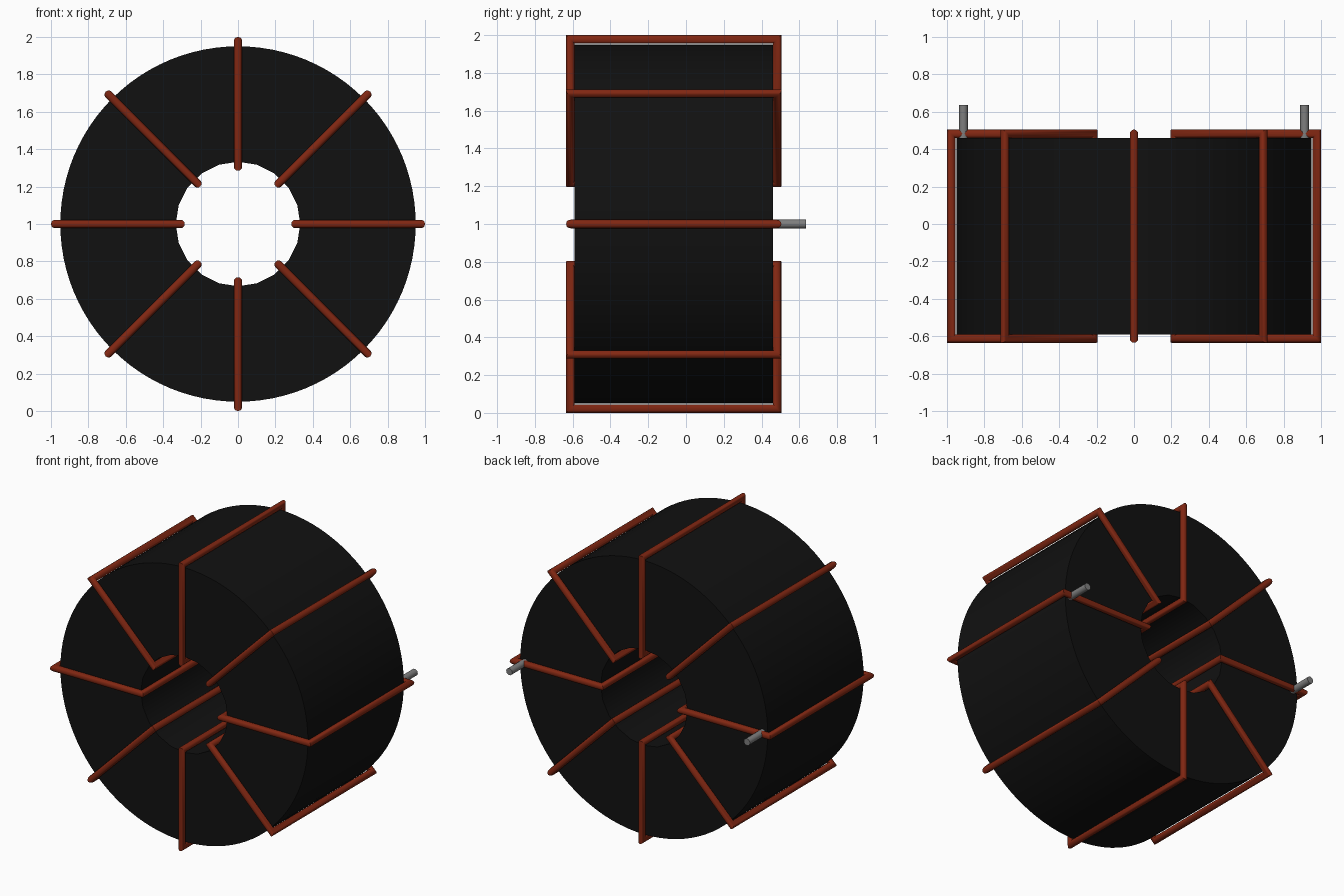
import bpy, bmesh, math
from mathutils import Matrix, Vector

cube = bpy.data.objects.get("Cube")
if cube:
    bpy.data.objects.remove(cube, do_unlink=True)

CENTRE = Vector((0, 0, 1))
CORE_Y = (-0.59, 0.461)      # front and back faces of the core
WIRE_R = 0.0225
WIRE_Y = (-0.6125, 0.4825)   # wire centre lines on the two faces
WIRE_RADII = (0.307, 0.9775) # wire centre lines in the hole and outside


def material(name, rgb, roughness):
    m = bpy.data.materials.new(name)
    m.use_nodes = True
    m.diffuse_color = (*rgb, 1)
    bsdf = m.node_tree.nodes["Principled BSDF"]
    bsdf.inputs["Base Color"].default_value = (*rgb, 1)
    bsdf.inputs["Roughness"].default_value = roughness
    return m


black = material("black_ferrite", (0.0055, 0.0055, 0.0055), 0.6)
copper = material("copper_enamel", (0.22, 0.02, 0.006), 0.5)
grey = material("tinned_grey", (0.21, 0.21, 0.21), 0.5)


def add_object(name, bm, mat):
    bmesh.ops.recalc_face_normals(bm, faces=bm.faces)
    mesh = bpy.data.meshes.new(name)
    bm.to_mesh(mesh)
    bm.free()
    mesh.materials.append(mat)
    ob = bpy.data.objects.new(name, mesh)
    bpy.context.collection.objects.link(ob)
    return ob


def smooth(ob):
    bpy.ops.object.select_all(action='DESELECT')
    ob.select_set(True)
    bpy.context.view_layer.objects.active = ob
    bpy.ops.object.shade_smooth_by_angle(angle=math.radians(35))


def cylinder_y(name, radius, y0, y1, x, sides, mat):
    """Cylinder lying along y at the height of the core's axis."""
    bm = bmesh.new()
    place = Matrix.Translation((x, (y0 + y1) / 2, CENTRE.z)) @ Matrix.Rotation(math.pi / 2, 4, 'X')
    bmesh.ops.create_cone(bm, cap_ends=True, segments=sides, radius1=radius,
                          radius2=radius, depth=y1 - y0, matrix=place)
    return add_object(name, bm, mat)


def wire_loop(name, angle, sides=12):
    """Rectangular wire turn with mitred corners, in the plane through the axis."""
    radial = Vector((math.cos(angle), 0, math.sin(angle)))
    across = Vector((-math.sin(angle), 0, math.cos(angle)))
    bm = bmesh.new()
    rings = []
    for i, j in ((0, 0), (1, 0), (1, 1), (0, 1)):
        ring = []
        for k in range(sides):
            t = 2 * math.pi * k / sides
            out, side = WIRE_R * math.cos(t), WIRE_R * math.sin(t)
            r = WIRE_RADII[i] + out * (2 * i - 1)
            y = WIRE_Y[j] + out * (2 * j - 1)
            ring.append(bm.verts.new(CENTRE + radial * r + across * side + Vector((0, y, 0))))
        rings.append(ring)
    for n in range(4):
        a, b = rings[n], rings[(n + 1) % 4]
        for k in range(sides):
            m = (k + 1) % sides
            bm.faces.new((a[k], a[m], b[m], b[k]))
    return add_object(name, bm, copper)


# Ring core: round outside, coarser faceted hole
core = cylinder_y("ring_core", 0.95, *CORE_Y, 0, 96, black)
cutter = cylinder_y("hole_cutter", 0.333, -1, 1, 0, 20, black)
cutter.hide_render = True
cut = core.modifiers.new("hole", 'BOOLEAN')
cut.operation, cut.solver, cut.object = 'DIFFERENCE', 'EXACT', cutter
bpy.context.view_layer.objects.active = core
core.select_set(True)
bpy.ops.object.modifier_apply(modifier=cut.name)
bpy.data.objects.remove(cutter, do_unlink=True)
smooth(core)

# Eight wire turns around the core
for n in range(8):
    smooth(wire_loop(f"wire_turn_{n + 1}", n * math.pi / 4))

# Two connection pins at the back
for side, x in (("left", 0.912), ("right", -0.912)):
    smooth(cylinder_y(f"{side}_pin", 0.0235, 0.46, 0.635, x, 16, grey))
